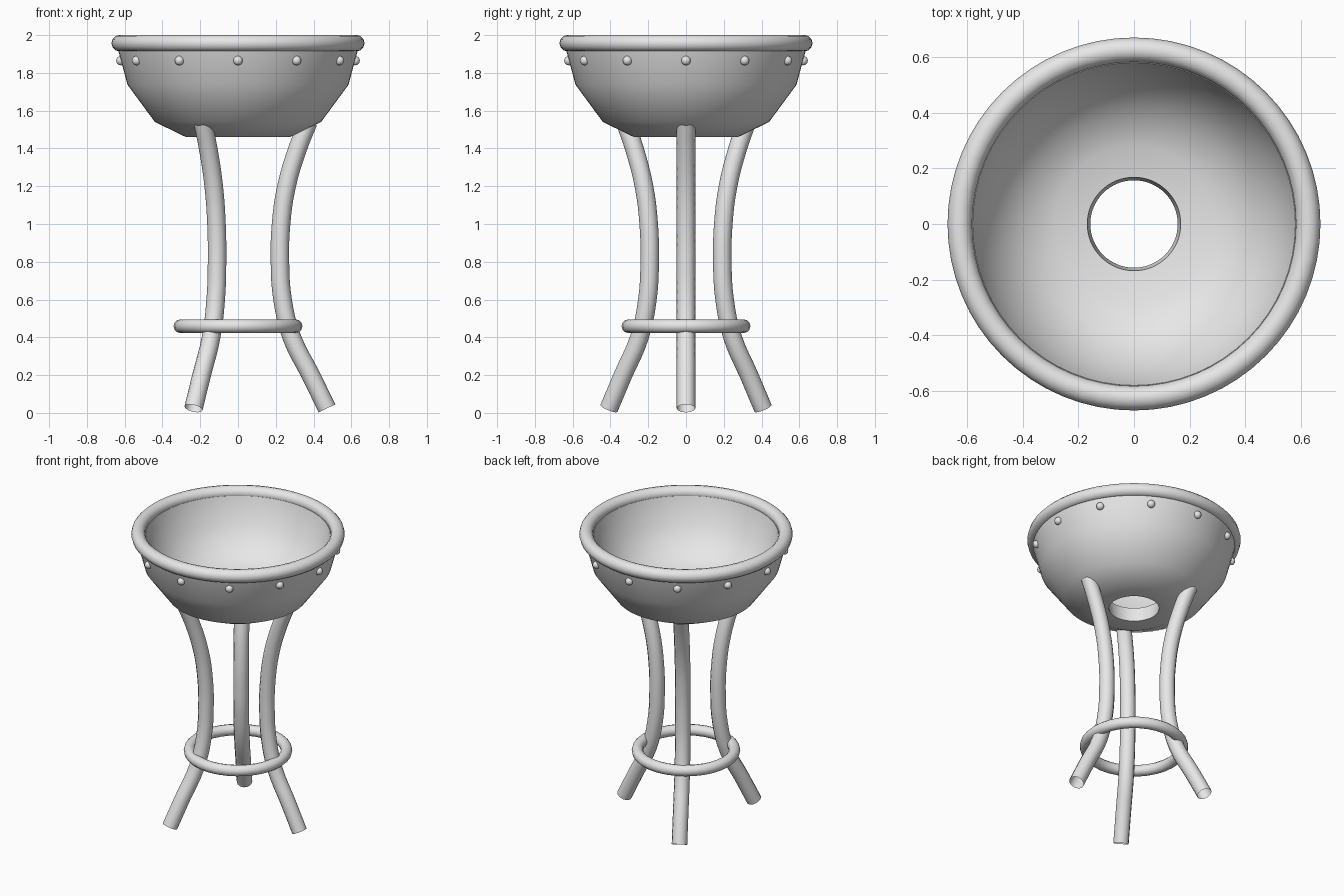
import bpy
import bmesh
from math import pi, cos, sin, radians
from mathutils import Matrix, Vector

cube = bpy.data.objects.get("Cube")
if cube:
    bpy.data.objects.remove(cube, do_unlink=True)

metal = bpy.data.materials.new("plain_grey_metal")
metal.use_nodes = True
grey = (0.8, 0.8, 0.8, 1)
metal.diffuse_color = grey
metal.node_tree.nodes["Principled BSDF"].inputs["Base Color"].default_value = grey


def finish(obj, name, angle=50):
    """Name, colour and smooth one part."""
    obj.name = name
    obj.data.materials.clear()
    obj.data.materials.append(metal)
    bpy.ops.object.select_all(action="DESELECT")
    obj.select_set(True)
    bpy.context.view_layer.objects.active = obj
    bpy.ops.object.shade_smooth_by_angle(angle=radians(angle))
    return obj


def ring(name, major, minor, z, segments):
    bpy.ops.mesh.primitive_torus_add(
        major_radius=major, minor_radius=minor, location=(0, 0, z),
        major_segments=segments, minor_segments=12)
    return finish(bpy.context.object, name)


# Thick bowl with an open hole in the floor, lathed from a closed profile
profile = [(0.157, 1.46), (0.275, 1.46), (0.44, 1.54), (0.585, 1.737), (0.637, 1.93),
           (0.58, 1.95), (0.53, 1.77), (0.40, 1.62), (0.28, 1.575), (0.168, 1.56)]
bm = bmesh.new()
verts = [bm.verts.new((r, 0, z)) for r, z in profile]
edges = [bm.edges.new((a, b)) for a, b in zip(verts, verts[1:] + verts[:1])]
bmesh.ops.spin(bm, geom=verts + edges, cent=(0, 0, 0), axis=(0, 0, 1),
               angle=2 * pi, steps=64)
bmesh.ops.remove_doubles(bm, verts=bm.verts, dist=0.0005)
bmesh.ops.recalc_face_normals(bm, faces=bm.faces)
mesh = bpy.data.meshes.new("bowl")
bm.to_mesh(mesh)
bm.free()
bowl = bpy.data.objects.new("bowl", mesh)
bpy.context.collection.objects.link(bowl)
finish(bowl, "bowl", 60)

# Rolled rim and the brace that ties the legs together
ring("bowl_rim", 0.626, 0.044, 1.957, 64)
ring("leg_brace", 0.305, 0.036, 0.459, 32)

# Round studs spaced around the bowl below the rim
for i in range(12):
    a = i * pi / 6
    bpy.ops.mesh.primitive_uv_sphere_add(
        segments=16, ring_count=8, radius=0.025,
        location=(0.62 * cos(a), 0.62 * sin(a), 1.865))
    finish(bpy.context.object, f"stud_{i + 1}")

# Three curved, open-ended tube legs
path = [(0.471, 0.024), (0.385, 0.2), (0.285, 0.4), (0.236, 0.6), (0.222, 0.8),
        (0.228, 1.0), (0.257, 1.2), (0.316, 1.4), (0.372, 1.54)]
for i, name in enumerate(("left_leg", "back_right_leg", "front_right_leg")):
    curve = bpy.data.curves.new(name, "CURVE")
    curve.dimensions = "3D"
    curve.bevel_depth = 0.049
    curve.bevel_resolution = 4
    curve.resolution_u = 4
    spline = curve.splines.new("BEZIER")
    spline.bezier_points.add(len(path) - 1)
    turn = Matrix.Rotation(i * 2 * pi / 3, 3, "Z")
    for point, (r, z) in zip(spline.bezier_points, path):
        point.co = turn @ Vector((r, 0, z))
        point.handle_left_type = point.handle_right_type = "AUTO"
    leg = bpy.data.objects.new(name, curve)
    bpy.context.collection.objects.link(leg)
    bpy.ops.object.select_all(action="DESELECT")
    leg.select_set(True)
    bpy.context.view_layer.objects.active = leg
    bpy.ops.object.convert(target="MESH")
    finish(bpy.context.object, name)
